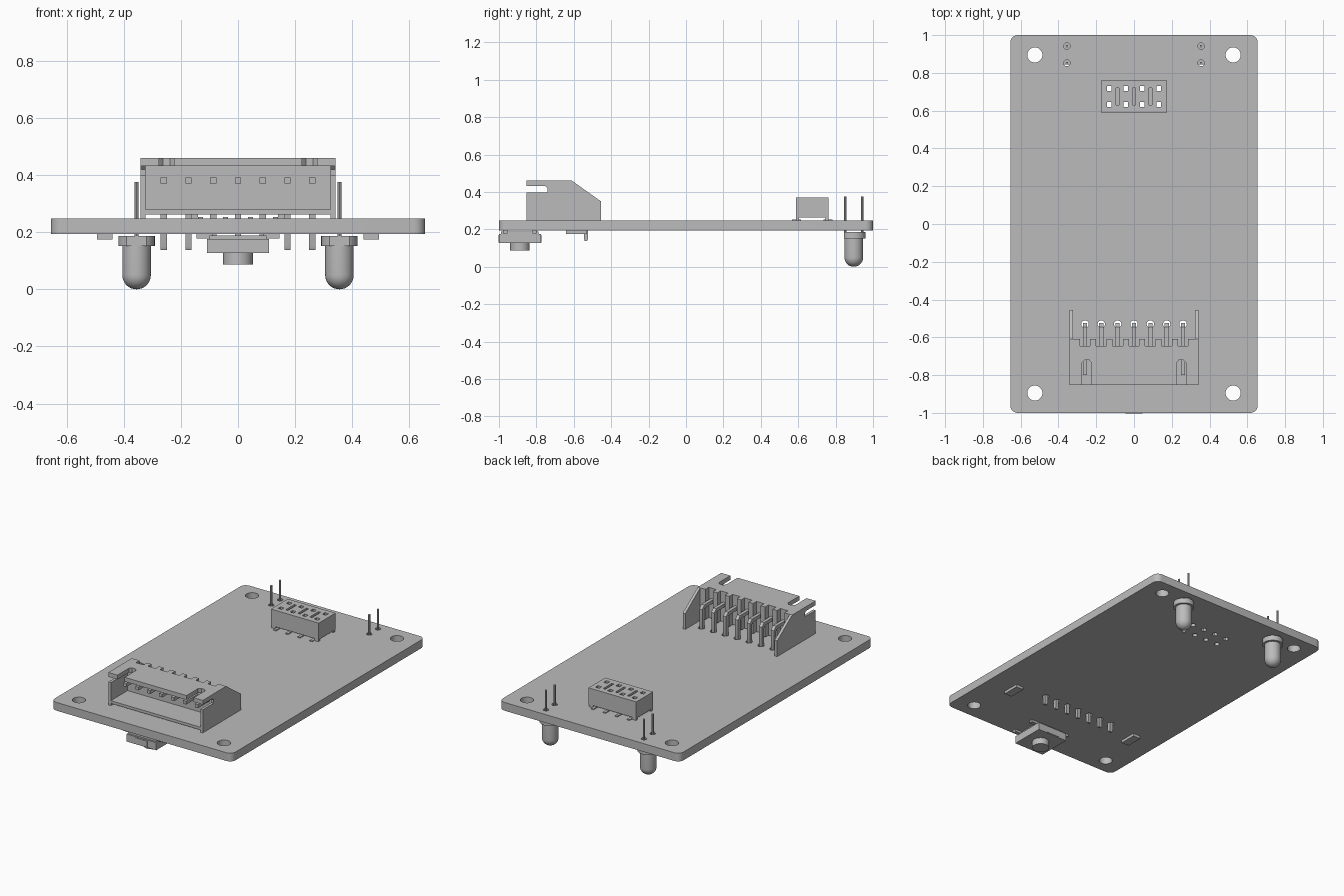
import bpy, bmesh
from math import sin, cos, pi
from mathutils import Matrix, Vector

cube = bpy.data.objects.get("Cube")
if cube:
    bpy.data.objects.remove(cube)

grey = bpy.data.materials.new("plain grey")
grey.use_nodes = True
COLOUR = (0.5, 0.5, 0.5, 1)
grey.diffuse_color = COLOUR
grey.node_tree.nodes["Principled BSDF"].inputs["Base Color"].default_value = COLOUR

parts = []


def finish(name, bm):
    bmesh.ops.remove_doubles(bm, verts=bm.verts, dist=0.0001)
    bmesh.ops.recalc_face_normals(bm, faces=bm.faces)
    mesh = bpy.data.meshes.new(name)
    bm.to_mesh(mesh)
    bm.free()
    mesh.materials.clear()
    mesh.materials.append(grey)
    obj = bpy.data.objects.new(name, mesh)
    bpy.context.collection.objects.link(obj)
    parts.append(obj)
    return obj


def rect(x0, x1, y0, y1):
    return [(x0, y0), (x1, y0), (x1, y1), (x0, y1)]


def circle(x, y, r, n=24, start=0, sweep=2 * pi):
    return [(x + r * cos(start + sweep * i / n), y + r * sin(start + sweep * i / n)) for i in range(n)]


def plate(name, outlines, low, high, along_x=False):
    """Extrude an outline with holes along z, or a (y, z) profile along x."""
    curve = bpy.data.curves.new(name, 'CURVE')
    curve.dimensions = '2D'
    curve.fill_mode = 'BOTH'
    curve.extrude = (high - low) / 2
    for pts in outlines:
        spline = curve.splines.new('POLY')
        spline.points.add(len(pts) - 1)
        for p, (x, y) in zip(spline.points, pts):
            p.co = (x, y, 0, 1)
        spline.use_cyclic_u = True
    temp = bpy.data.objects.new(name + " outline", curve)
    bpy.context.collection.objects.link(temp)
    graph = bpy.context.evaluated_depsgraph_get()
    mesh = bpy.data.meshes.new_from_object(temp.evaluated_get(graph))
    bm = bmesh.new()
    bm.from_mesh(mesh)
    bpy.data.objects.remove(temp)
    bpy.data.meshes.remove(mesh)
    bm.transform(Matrix.Translation((0, 0, (low + high) / 2)))
    if along_x:
        bm.transform(Matrix(((0, 0, 1, 0), (1, 0, 0, 0), (0, 1, 0, 0), (0, 0, 0, 1))))
    return finish(name, bm)


def box(name, x0, x1, y0, y1, z0, z1):
    bm = bmesh.new()
    bmesh.ops.create_cube(bm, size=1)
    for v in bm.verts:
        v.co = Vector(((x0 + x1) / 2 + v.co.x * (x1 - x0), (y0 + y1) / 2 + v.co.y * (y1 - y0),
                       (z0 + z1) / 2 + v.co.z * (z1 - z0)))
    return finish(name, bm)


def cylinder(name, x, y, r, z0, z1, n=24):
    bm = bmesh.new()
    bmesh.ops.create_cone(bm, cap_ends=True, segments=n, radius1=r, radius2=r, depth=z1 - z0,
                          matrix=Matrix.Translation((x, y, (z0 + z1) / 2)))
    return finish(name, bm)


BOTTOM, TOP = 0.193, 0.247
SIDES = (-1, 1)
LED_X, LED_Y = 0.355, 0.897
HEAD_Y = 0.675
header_pins = [(0.0875 * (i - 1.5), HEAD_Y + s * 0.0425) for i in range(4) for s in SIDES]
pin_xs = [0.0865 * (i - 3) for i in range(7)]
PIN_Y = -0.535

# Circuit board with rounded corners and drilled holes
outline = []
for k, (sx, sy) in enumerate([(1, 1), (-1, 1), (-1, -1), (1, -1)]):
    outline += circle(sx * 0.615, sy * 0.96, 0.04, 8, k * pi / 2, pi / 2 * 8 / 7)
holes = [circle(sx * 0.525, sy * 0.895, 0.04, 32) for sx in SIDES for sy in SIDES]
holes += [circle(s * LED_X, LED_Y + t * 0.045, 0.017, 12) for s in SIDES for t in SIDES]
holes += [circle(x, y, 0.017, 12) for x, y in header_pins]
holes += [circle(x, PIN_Y + 0.005, 0.02, 12) for x in pin_xs]
plate("circuit board", [outline] + holes, BOTTOM, TOP)

# Lamps hanging under the board
for s in SIDES:
    x = s * LED_X
    bm = bmesh.new()
    profile = [(0.05, 0.16)] + [(0.05 * cos(a * pi / 16), 0.05 - 0.05 * sin(a * pi / 16)) for a in range(9)]
    verts = [bm.verts.new((x + r, LED_Y, z)) for r, z in profile]
    edges = [bm.edges.new(pair) for pair in zip(verts, verts[1:])]
    bmesh.ops.spin(bm, geom=verts + edges, cent=(x, LED_Y, 0), axis=(0, 0, 1), angle=2 * pi, steps=32)
    finish("lamp bulb", bm)
    flange = [(px, max(py, LED_Y - 0.052)) for px, py in circle(x, LED_Y, 0.064, 32)]
    plate("lamp flange", [flange], 0.152, 0.187)
    for t in SIDES:
        cylinder("lamp lead", x, LED_Y + t * 0.045, 0.007, 0.18, 0.375, 8)

# Socket header: solid lower block, slotted upper block, feet
body = rect(-0.173, 0.173, HEAD_Y - 0.087, HEAD_Y + 0.087)
sockets = [rect(x - 0.013, x + 0.013, y - 0.013, y + 0.013) for x, y in header_pins]
slots = [rect(x - 0.008, x + 0.008, HEAD_Y - 0.045, HEAD_Y + 0.045) for x in (-0.0875, 0, 0.0875)]
plate("header lower block", [body] + sockets, 0.262, 0.34)
plate("header upper block", [body] + sockets + slots, 0.34, 0.37)
for s in SIDES:
    for sx in SIDES:
        fx, fy = sx * 0.155, HEAD_Y + s * 0.078
        box("header foot", fx - 0.015, fx + 0.015, fy - 0.008, fy + 0.008, TOP, 0.263)
    for x, y in header_pins[::2]:
        y0, y1 = sorted((HEAD_Y + s * 0.06, HEAD_Y + s * 0.108))
        box("header lead", x - 0.009, x + 0.009, y0, y1, TOP, 0.253)

# Plug housing side walls with a slot behind the front lip
FRONT, BACK, REAR_WALL = -0.853, -0.61, -0.645
wall = [(FRONT, TOP), (-0.455, TOP), (-0.455, 0.35), (BACK, 0.46), (FRONT, 0.46), (FRONT, 0.432),
        (-0.752, 0.432), (-0.74, 0.42), (-0.74, 0.398), (FRONT, 0.398)]
for s in SIDES:
    x0, x1 = sorted((s * 0.324, s * 0.342))
    plate("housing side wall", [wall], x0, x1, True)
box("housing floor", -0.326, 0.326, FRONT, REAR_WALL, 0.262, 0.28)
box("housing rear wall", -0.326, 0.326, REAR_WALL - 0.035, REAR_WALL, 0.262, 0.435)

# Housing roof with notches over the pins and two latch slots at the front
roof = [(-0.326, FRONT)]
for x in (-0.25, 0.25):
    roof += [(x - 0.026, FRONT), (x - 0.026, -0.735), (x - 0.012, -0.72), (x + 0.012, -0.72),
             (x + 0.026, -0.735), (x + 0.026, FRONT)]
roof += [(0.326, FRONT), (0.326, BACK)]
for x in reversed(pin_xs):
    roof += [(x + 0.027, BACK), (x + 0.027, REAR_WALL), (x - 0.027, REAR_WALL), (x - 0.027, BACK)]
roof.append((-0.326, BACK))
plate("housing roof", [roof], 0.432, 0.46)

# Ribs between the pins
gaps = [-0.326] + [x + d for x in pin_xs for d in (-0.027, 0.027)] + [0.326]
for x0, x1 in zip(gaps[::2], gaps[1::2]):
    box("housing rib", x0, x1, REAR_WALL, BACK, 0.262, 0.434)

# Bent pins running through the rear wall and the board
pin = [(-0.8, 0.37), (PIN_Y - 0.02, 0.37), (PIN_Y - 0.011, 0.36), (PIN_Y - 0.011, 0.15), (PIN_Y - 0.006, 0.138),
       (PIN_Y + 0.006, 0.138), (PIN_Y + 0.011, 0.15), (PIN_Y + 0.011, 0.37), (PIN_Y - 0.01, 0.392), (-0.8, 0.392)]
for x in pin_xs:
    plate("connector pin", [pin], x - 0.011, x + 0.011, True)

# Push button under the front edge
BUTTON_Y = -0.888
box("button base", -0.1, 0.1, BUTTON_Y - 0.1, BUTTON_Y + 0.1, 0.14, 0.188)
box("button cover", -0.108, 0.108, BUTTON_Y - 0.112, BUTTON_Y + 0.112, 0.127, 0.176)
cylinder("button plunger", 0, BUTTON_Y, 0.052, 0.086, 0.13, 32)
for s in SIDES:
    box("button side tab", -0.045, 0.045, BUTTON_Y + s * 0.11 - 0.005, BUTTON_Y + s * 0.11 + 0.005, 0.13, 0.17)
    for t in SIDES:
        x0, x1 = sorted((s * 0.09, s * 0.145))
        y = BUTTON_Y + t * 0.078
        box("button lead", x0, x1, y - 0.012, y + 0.012, 0.178, BOTTOM)

# Small surface chips under the board
for s in SIDES:
    box("surface chip", s * 0.467 - 0.027, s * 0.467 + 0.027, -0.642, -0.53, 0.175, BOTTOM)

# Smooth round parts while keeping edges sharp
bpy.ops.object.select_all(action='DESELECT')
for obj in parts:
    obj.select_set(True)
bpy.context.view_layer.objects.active = parts[0]
bpy.ops.object.shade_smooth_by_angle(angle=pi / 6)
